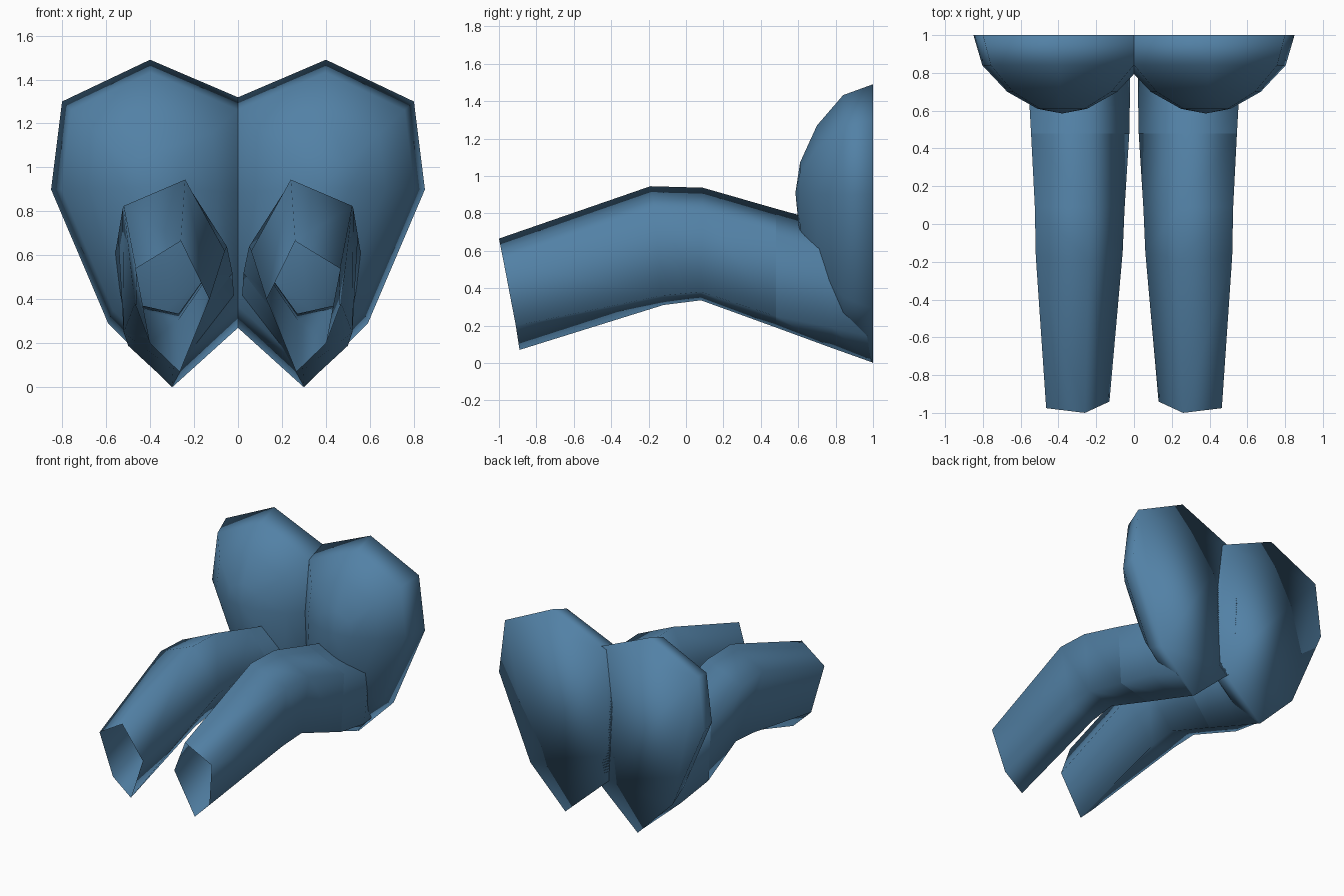
import bpy, bmesh

if "Cube" in bpy.data.objects:
    bpy.data.objects.remove(bpy.data.objects["Cube"])

blue = bpy.data.materials.new("muted blue")
blue.diffuse_color = (0.085, 0.22, 0.38, 1)
blue.use_nodes = True
blue.node_tree.nodes["Principled BSDF"].inputs["Base Color"].default_value = blue.diffuse_color


def loft(name, rings, cap_first=False, tip=None):
    """Skin a stack of matching rings, optionally capped or closed to a tip."""
    bm = bmesh.new()
    loops = [[bm.verts.new(p) for p in ring] for ring in rings]
    n = len(loops[0])
    for a, b in zip(loops, loops[1:]):
        for i in range(n):
            j = (i + 1) % n
            bm.faces.new((a[i], a[j], b[j], b[i]))
    if cap_first:
        bm.faces.new(loops[0])
    if tip:
        t = bm.verts.new(tip)
        for i in range(n):
            bm.faces.new((loops[-1][i], loops[-1][(i + 1) % n], t))
    bmesh.ops.recalc_face_normals(bm, faces=bm.faces)
    for f in bm.faces:
        f.smooth = True
    me = bpy.data.meshes.new(name)
    bm.to_mesh(me)
    bm.free()
    me.materials.append(blue)
    ob = bpy.data.objects.new(name, me)
    bpy.context.collection.objects.link(ob)
    ob.modifiers.new("mirror", 'MIRROR').use_mirror_merge = False
    return ob


# Rounded hip lobes: eight-sided outline shrinking towards the front, flat back
outline = [(.40, 1.49), (.80, 1.30), (.85, .90), (.59, .29),
           (.30, 0), (-.06, .325), (-.09, .88), (-.04, 1.302)]
cx, cz = .38, .91
steps = [(1, 1), (.84, .90), (.70, .62), (.61, .28)]
loft("hip_lobes",
     [[(cx + (x - cx) * s, y, cz + (z - cz) * s) for x, z in outline] for y, s in steps],
     cap_first=True, tip=(cx, .585, cz))

# Bent legs: open five-sided tubes (top, outer, lower outer, bottom, inner)
loft("legs", [
    [(.26, -1.0, .665), (.465, -.975, .54), (.40, -.91, .20), (.265, -.89, .07), (.13, -.94, .40)],
    [(.24, -.19, .945), (.52, -.17, .825), (.46, -.13, .36), (.27, -.12, .31), (.06, -.15, .62)],
    [(.24, .09, .937), (.525, .09, .81), (.47, .08, .38), (.27, .08, .335), (.05, .08, .64)],
    [(.24, .48, .825), (.545, .48, .69), (.52, .48, .25), (.28, .48, .19), (.025, .48, .52)],
])

# Thigh roots running from the legs back into the hips
loft("thigh_roots", [
    [(.24, .48, .825), (.545, .48, .69), (.52, .48, .25), (.28, .48, .19), (.025, .48, .52)],
    [(.24, .75, .75), (.56, .75, .60), (.50, .78, .19), (.295, .78, .08), (.02, .75, .43)],
    [(.24, .99, .68), (.56, .99, .50), (.42, .99, .14), (.30, .99, .005), (.02, .99, .38)],
])
